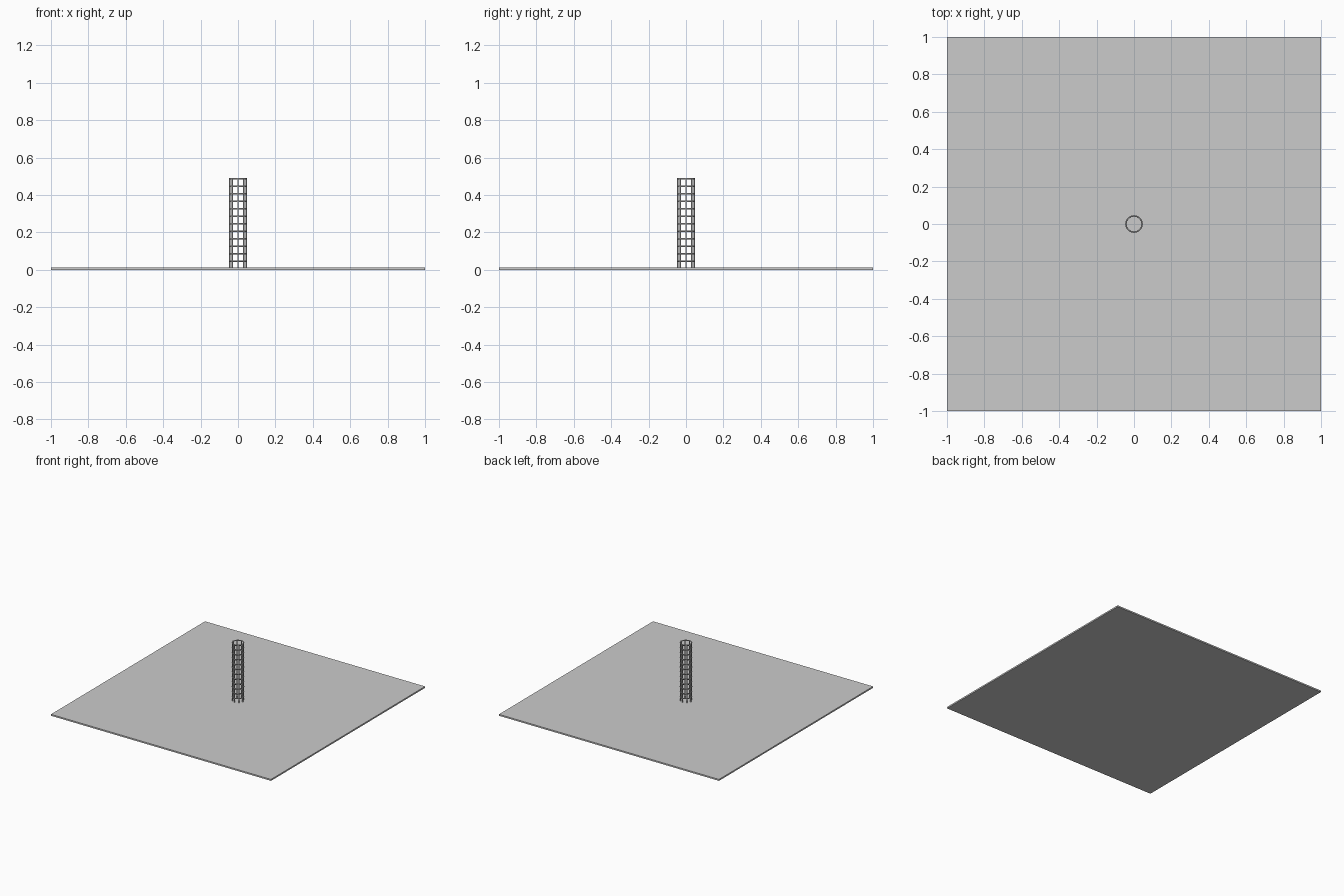
import bpy
from math import cos, sin, pi

if "Cube" in bpy.data.objects:
    bpy.data.objects.remove(bpy.data.objects["Cube"])

SLAB = 0.012      # slab thickness
R = 0.043         # cage centreline radius
TOP = 0.49        # cage height
BARS = 8
RINGS = 12

# Thin square ground slab
bpy.ops.mesh.primitive_cube_add(size=1, location=(0, 0, SLAB / 2))
slab = bpy.context.object
slab.name = "base_slab"
slab.scale = (2, 2, SLAB)

# Upright bars around the circle
for i in range(BARS):
    a = 2 * pi * i / BARS
    bpy.ops.mesh.primitive_cylinder_add(
        vertices=12, radius=0.004, depth=TOP - SLAB / 2,
        location=(R * cos(a), R * sin(a), (TOP + SLAB / 2) / 2))
    bar = bpy.context.object
    bar.name = f"upright_bar_{i + 1}"
    bpy.ops.object.shade_smooth_by_angle()

# Hoops tying the bars together
for i in range(RINGS):
    bpy.ops.mesh.primitive_torus_add(
        major_radius=R, minor_radius=0.004, major_segments=32,
        minor_segments=10, location=(0, 0, TOP - 0.004 - i * 0.04))
    hoop = bpy.context.object
    hoop.name = f"hoop_{i + 1}"
    bpy.ops.object.shade_smooth_by_angle()
